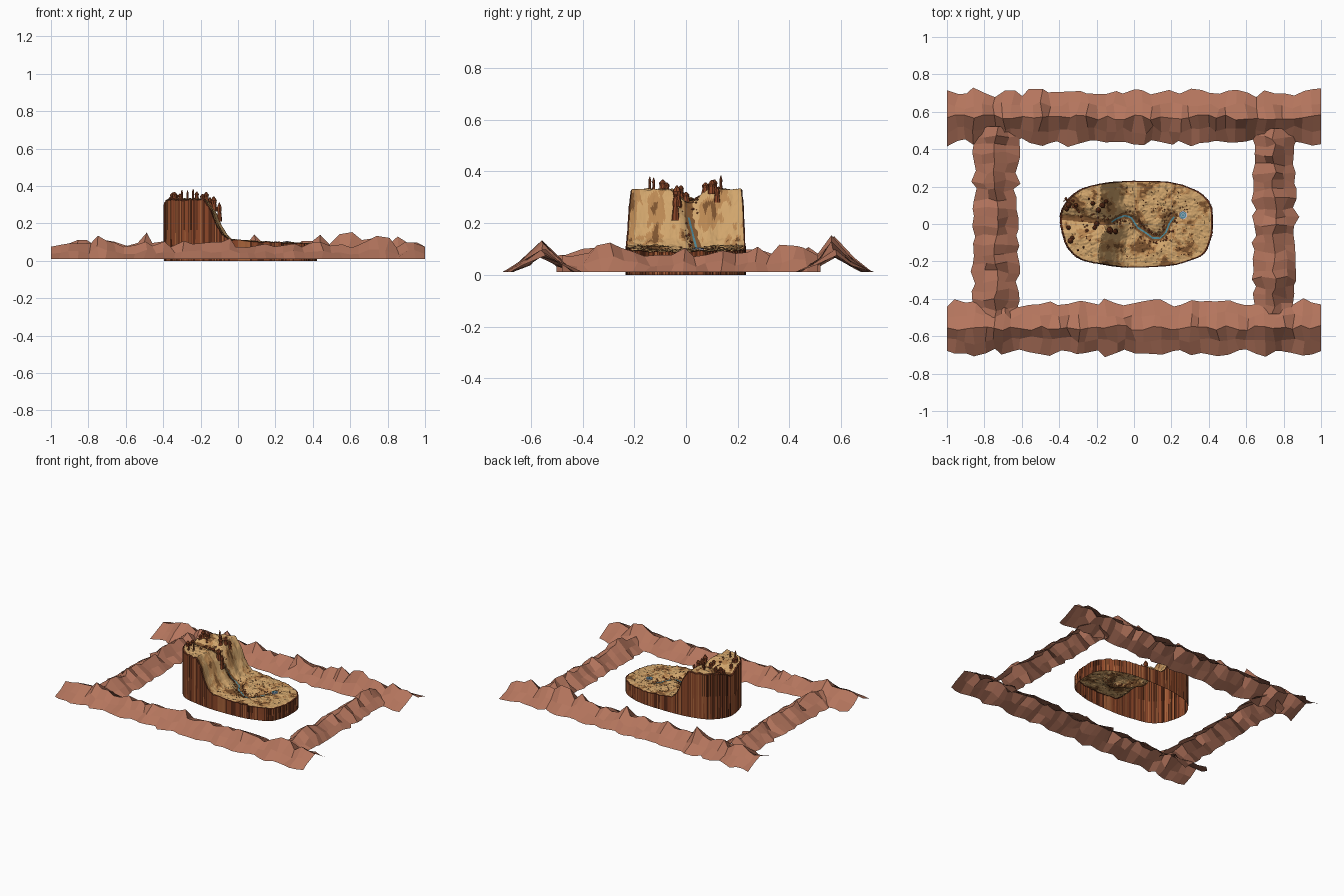
import bpy, bmesh, math, random
from mathutils import Vector, Matrix, noise

if "Cube" in bpy.data.objects:
    bpy.data.objects.remove(bpy.data.objects["Cube"])

random.seed(7)


def mat(name, r, g, b):
    m = bpy.data.materials.new(name)
    m.diffuse_color = [(c / 255) ** 2.2 for c in (r, g, b)] + [1]
    m.use_nodes = True
    m.node_tree.nodes["Principled BSDF"].inputs["Base Color"].default_value = m.diffuse_color
    return m


CLAY = mat("clay", 178, 116, 93)
SAND = mat("sand", 208, 164, 108)
OCHRE = mat("ochre", 186, 136, 84)
EARTH = mat("earth", 124, 84, 50)
RUST = mat("rust", 138, 72, 44)
BROWN = mat("dark_brown", 88, 46, 30)
STREAK = mat("light_streak", 165, 98, 60)
WATER = mat("water", 84, 140, 155)
FOAM = mat("pool_rim", 190, 190, 215)


def finish(name, bm, *mats):
    bmesh.ops.recalc_face_normals(bm, faces=bm.faces)
    me = bpy.data.meshes.new(name)
    bm.to_mesh(me)
    bm.free()
    for m in mats:
        me.materials.append(m)
    ob = bpy.data.objects.new(name, me)
    bpy.context.collection.objects.link(ob)
    return ob


def interp(table, x):
    if x <= table[0][0]:
        return table[0][1]
    for (x0, v0), (x1, v1) in zip(table, table[1:]):
        if x <= x1:
            return v0 + (v1 - v0) * (x - x0) / (x1 - x0)
    return table[-1][1]


def nz(x, y, s, seed=0.0):
    return noise.noise(Vector((x * s, y * s, seed)))


# Mountain ridges: open low-poly sheets with a jagged crest and a few named peaks
def ridge(name, start, end, segs, half, peaks):
    bm = bmesh.new()
    a, b = Vector(start), Vector(end)
    along = (b - a).normalized()
    side = Vector((-along.y, along.x))
    prev = None
    for i in range(segs + 1):
        t = i / segs
        p0 = a + (b - a) * t
        h = random.uniform(.068, .112)
        for u, top in peaks:
            h = max(h, top - 1.1 * abs(p0.dot(along) - u))
        if i in (0, segs):
            h = .075
        width = random.uniform(.85, 1.13)
        row = []
        for k, (o, f) in enumerate(((-1, 0), (-.5, .45), (0, 1), (.5, .45), (1, 0))):
            w = o * half * width * random.uniform(.93, 1.07) + (random.uniform(-.014, .014) if k in (1, 2, 3) else 0)
            s = 0 if i in (0, segs) else random.uniform(-.014, .014)
            p = p0 + along * s + side * w
            z = .01 + (h - .01) * f * (random.uniform(.75, 1.25) if k in (1, 3) else 1)
            row.append(bm.verts.new((p.x, p.y, z)))
        if prev:
            for k in range(4):
                bm.faces.new((prev[k], row[k], row[k + 1], prev[k + 1]))
        prev = row
    ob = finish(name, bm, CLAY)
    if ob.data.polygons[0].normal.z < 0:
        ob.data.flip_normals()


ridge("front_ridge", (-1, -.555), (1, -.555), 40, .135, ((-.74, .145), (.77, .155), (-.05, .12)))
ridge("back_ridge", (-1, .57), (1, .57), 40, .135,
      ((-.87, .11), (-.5, .15), (-.25, .13), (.1, .14), (.44, .15), (.58, .175), (.68, .14), (.85, .13)))
ridge("left_ridge", (-.74, -.5), (-.74, .52), 21, .115, ((-.2, .12), (.2, .13)))
ridge("right_ridge", (.75, -.48), (.75, .51), 21, .115, ((-.31, .145), (.39, .14)))

# Landform height: plateau on the left, steep slope, plain on the right, carved valley
PROFILE = [(-.17, .33), (-.13, .27), (-.1, .19), (-.07, .14), (-.04, .115), (.1, .102), (.43, .09)]
DEPTH = [(-.4, .035), (-.2, .045), (-.13, .06), (-.05, .035), (.2, .028), (.3, 0)]
WIDTH = [(-.4, .05), (-.15, .045), (-.05, .032)]
PATH = [Vector(p) for p in ((-.42, .04), (-.25, .025), (-.16, .01), (-.12, .01), (-.09, .03), (-.05, .045),
                            (-.015, .035), (.02, -.02), (.06, -.045), (.1, -.075), (.14, -.075),
                            (.17, -.045), (.19, .005), (.22, .045))]


def path_distance(x, y):
    p, best = Vector((x, y)), 9
    for a, b in zip(PATH, PATH[1:]):
        t = max(0, min(1, (p - a).dot(b - a) / (b - a).length_squared))
        best = min(best, (p - a - (b - a) * t).length)
    return best


def ground(x, y):
    z = interp(PROFILE, x + .03 * nz(x * .3, y, 12))
    z -= interp(DEPTH, x) * math.exp(-(path_distance(x, y) / interp(WIDTH, x)) ** 2)
    return z + .006 * nz(x, y, 30, 2) + .004 * nz(x, y, 75, 5)


def outline(t, r):
    c, s = math.cos(t), math.sin(t)
    e = 2 / (2.75 if c > 0 else 2.5)
    k = r * (1 + .04 * nz(c, s, 2.2, 9))
    return (.015 + .412 * k * math.copysign(abs(c) ** e, c), .232 * k * math.copysign(abs(s) ** e, s))


# Island shell: terrain rings, then fluted cliff walls, open underneath
NA, NR = 360, 46
bm = bmesh.new()
center = bm.verts.new((.015, 0, ground(.015, 0)))
flute = [random.uniform(-.008, .006) for _ in range(NA)]
rings = []
for k in range(1, NR + 1):
    ring = []
    for i in range(NA):
        x, y = outline(2 * math.pi * i / NA, .975 * k / NR)
        ring.append(bm.verts.new((x, y, ground(x, y))))
    rings.append(ring)
for level in (.98, .5, 0):
    ring = []
    for i in range(NA):
        x, y = outline(2 * math.pi * i / NA, 1 + flute[i] * (1 if level else .3))
        ring.append(bm.verts.new((x, y, rings[NR - 1][i].co.z * level)))
    rings.append(ring)
for i in range(NA):
    bm.faces.new((center, rings[0][i], rings[0][(i + 1) % NA]))
column = [random.choice((0, 0, 1, 2)) for _ in range(NA)]
for k in range(len(rings) - 1):
    for i in range(NA):
        j = (i + 1) % NA
        f = bm.faces.new((rings[k][i], rings[k + 1][i], rings[k + 1][j], rings[k][j]))
        c = f.calc_center_median()
        if k == NR - 1:
            f.material_index = 4
        elif k >= NR:
            f.material_index = 3 + column[i]
        else:
            n = nz(c.x, c.y, 12, 3) + .5 * nz(c.x, c.y, 40, 4)
            f.material_index = 2 if n > .36 or path_distance(c.x, c.y) < .016 else 1 if n > .12 else 0
island = finish("mesa_island", bm, SAND, OCHRE, EARTH, RUST, BROWN, STREAK)
if island.data.polygons[0].normal.z < 0:
    island.data.flip_normals()

# Stream ribbon following the valley floor, and the pool at its end
bm = bmesh.new()
prev = None
for a, b in zip(PATH[3:], PATH[4:]):
    side = Vector((a.y - b.y, b.x - a.x)).normalized() * .0045
    for s in range(6):
        p = a.lerp(b, s / 6)
        z = max(ground(p.x + q * side.x, p.y + q * side.y) for q in (-1, 0, 1)) + .002
        pair = [bm.verts.new((p.x + q * side.x, p.y + q * side.y, z)) for q in (-1, 1)]
        if prev:
            bm.faces.new((prev[0], pair[0], pair[1], prev[1]))
        prev = pair
finish("stream", bm, WATER)


def disc(name, radius, z, m):
    bm = bmesh.new()
    bmesh.ops.create_cone(bm, cap_ends=True, segments=20, radius1=radius, radius2=radius, depth=.006,
                          matrix=Matrix.Translation((.262, .047, z)))
    finish(name, bm, m)


pz = ground(.262, .047) + .003
for n, (r, m) in enumerate(((.022, FOAM), (.017, WATER), (.009, FOAM), (.006, WATER))):
    disc("pool_ring_%d" % n, r, pz + .0012 * n, m)


# Rock spires: tapered seven-sided column with a swollen cap
def spire(bm, x, y, h, r):
    z = ground(x, y) - .01
    for lo, hi, r1, r2 in ((0, .55, 1.2, .75), (.5, .72, .8, 1.0), (.72, .88, 1.0, .6), (.86, 1, .6, .2)):
        bmesh.ops.create_cone(bm, cap_ends=True, segments=7, radius1=r * r1, radius2=r * r2,
                              depth=(hi - lo) * h, matrix=Matrix.Translation((x, y, z + (lo + hi) / 2 * h))
                              @ Matrix.Rotation(random.random() * 6, 4, 'Z'))


bm = bmesh.new()
for x, y, h, r in ((-.3, -.14, .06, .006), (-.27, -.125, .055, .006), (-.24, .135, .065, .006),
                   (-.22, .11, .05, .012), (-.17, .1, .055, .015), (-.19, .075, .045, .014),
                   (-.34, -.09, .05, .015), (-.33, -.075, .04, .012), (-.36, .08, .04, .012),
                   (-.15, .12, .06, .011), (-.31, .1, .045, .012), (-.35, .1, .05, .015),
                   (-.13, -.035, .08, .017), (-.1, -.04, .1, .013),
                   (-.2, .0, .04, .014), (-.21, -.02, .04, .012), (-.35, -.02, .04, .012)):
    spire(bm, x, y, h, r)
finish("rock_spires", bm, RUST)


# Boulders along the stream, a line across the plateau, and scatter over the plain
def rocks(name, spots, rmin, rmax, m):
    bm = bmesh.new()
    for x, y in spots:
        r = random.uniform(rmin, rmax)
        s = Matrix.Diagonal((random.uniform(.7, 1.3), random.uniform(.7, 1.3), random.uniform(.6, 1.1), 1))
        bmesh.ops.create_icosphere(bm, subdivisions=1, radius=r, matrix=Matrix.Translation(
            (x, y, ground(x, y) + r * .2)) @ Matrix.Rotation(random.random() * 6, 4, 'Z') @ s)
    finish(name, bm, m)


banks = []
for a, b in zip(PATH[1:], PATH[2:]):
    n = Vector((a.y - b.y, b.x - a.x)).normalized()
    for s in range(7):
        p = a.lerp(b, random.random()) + n * random.choice((-1, 1)) * random.uniform(.015, .035)
        banks.append((p.x, p.y))
rocks("bank_boulders", banks, .002, .007, RUST)
rocks("plateau_rocks", [(-.37 + .13 * t + random.uniform(-.01, .01), .13 - .22 * t * t + random.uniform(-.01, .01))
                        for t in [i / 30 for i in range(31)]], .003, .008, RUST)
rocks("plain_pebbles", [outline(random.uniform(-1.7, 1.7), random.uniform(.3, .9)) for _ in range(120)],
      .0015, .004, RUST)
